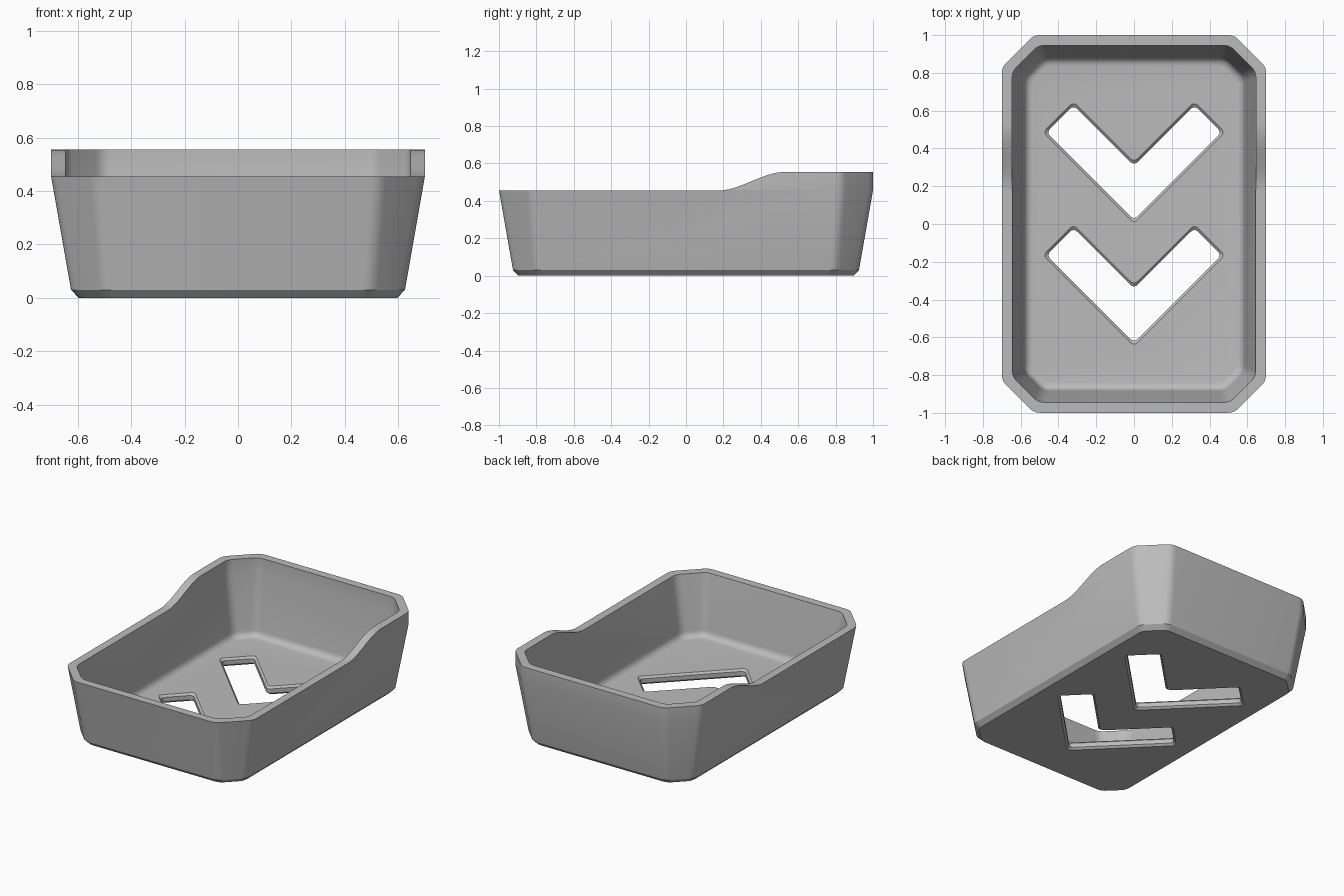
import bpy, bmesh, math
from mathutils import Vector

if "Cube" in bpy.data.objects:
    bpy.data.objects.remove(bpy.data.objects["Cube"])

KINK, TOP_LOW, TOP_HIGH, FLOOR, WALL = 0.458, 0.455, 0.555, 0.055, 0.055


def offset(pts, d):
    """Move every side of a counter-clockwise outline outward by d."""
    out = []
    for i, p in enumerate(pts):
        a = (p - pts[i - 1]).normalized()
        b = (pts[(i + 1) % len(pts)] - p).normalized()
        na, nb = Vector((a.y, -a.x)), Vector((b.y, -b.x))
        out.append(p + (na + nb) * (d / (1 + na.dot(nb))))
    return out


def rounded(pts, r, seg=5):
    """Round every corner of an outline."""
    out = []
    for i, p in enumerate(pts):
        a = (pts[i - 1] - p).normalized()
        b = (pts[(i + 1) % len(pts)] - p).normalized()
        t = r * math.tan((math.pi - a.angle(b)) / 2)
        for k in range(seg + 1):
            u = k / seg
            out.append(p + a * t * (1 - u) ** 2 + b * t * u ** 2)
    return out


def make_object(name, bm):
    bmesh.ops.recalc_face_normals(bm, faces=bm.faces)
    me = bpy.data.meshes.new(name)
    bm.to_mesh(me)
    bm.free()
    ob = bpy.data.objects.new(name, me)
    bpy.context.collection.objects.link(ob)
    return ob


def loft(name, rings):
    """Closed solid through rings of equal point count."""
    bm = bmesh.new()
    vs = [[bm.verts.new(p) for p in ring] for ring in rings]
    n = len(vs[0])
    for lo, hi in zip(vs, vs[1:]):
        for i in range(n):
            j = (i + 1) % n
            bm.faces.new((lo[i], lo[j], hi[j], hi[i]))
    bm.faces.new(vs[0][::-1])
    bm.faces.new(vs[-1])
    return make_object(name, bm)


def outline_loft(name, pts, levels, r):
    """levels: (height, outward offset) pairs."""
    return loft(name, [[(p.x, p.y, z) for p in rounded(offset(pts, d), r)]
                       for z, d in levels])


# Chamfered rectangle of the rim
rim = [Vector(p) for p in ((0.53, -1), (0.7, -0.83), (0.7, 0.83), (0.53, 1),
                           (-0.53, 1), (-0.7, 0.83), (-0.7, -0.83), (-0.53, -1))]


def wall_inset(z):
    return 0.075 * (KINK - z) / (KINK - 0.03)


# Outer body with bevelled foot and flared walls
tray = outline_loft("tray", rim, [(0, -0.104), (0.03, -0.075), (KINK, 0), (0.7, 0)], 0.08)

# Hollow with a filleted floor edge
R = 0.045
levels = []
for k in range(6, -1, -1):
    a = math.radians(15 * k)
    z = FLOOR + R * (1 - math.sin(a))
    levels.append((z, -WALL - wall_inset(FLOOR + R) - R * (1 - math.cos(a))))
levels += [(KINK, -WALL), (0.8, -WALL)]
hollow = outline_loft("hollow_cutter", rim, levels, 0.08)

# Everything above the stepped rim line
line = [(-1.2, TOP_LOW)]
for k in range(17):
    u = k / 16
    line.append((0.17 + 0.36 * u, TOP_LOW + (TOP_HIGH - TOP_LOW) * u * u * (3 - 2 * u)))
line += [(1.2, TOP_HIGH), (1.2, 0.9), (-1.2, 0.9)]
top = loft("rim_cutter", [[(x, y, z) for y, z in line] for x in (-1, 1)])

# Two chevron drain slots with bevelled edges
chevron = [Vector(p) for p in ((0, 0.003), (0.482, 0.485), (0.32, 0.647),
                               (0, 0.327), (-0.32, 0.647), (-0.482, 0.485))]
C = 0.013
slot_levels = [(-0.01, 0.01), (C, -C), (FLOOR - C, -C), (FLOOR + 0.01, 0.01)]
cutters = [hollow, top]
for i in range(2):
    pts = [p - Vector((0, 0.65 * i)) for p in chevron]
    cutters.append(outline_loft("slot_cutter", pts, slot_levels, 0.03))

for c in cutters:
    c.hide_render = True
    m = tray.modifiers.new(c.name, 'BOOLEAN')
    m.operation, m.solver, m.object = 'DIFFERENCE', 'EXACT', c

# Bake the cuts and remove the cutters
dg = bpy.context.evaluated_depsgraph_get()
mesh = bpy.data.meshes.new_from_object(tray.evaluated_get(dg))
tray.modifiers.clear()
tray.data = mesh
for c in cutters:
    bpy.data.objects.remove(c)

mat = bpy.data.materials.new("grey")
mat.diffuse_color = (0.5, 0.5, 0.5, 1)
mat.use_nodes = True
mat.node_tree.nodes["Principled BSDF"].inputs["Base Color"].default_value = mat.diffuse_color
mesh.materials.clear()
mesh.materials.append(mat)
for p in mesh.polygons:
    p.material_index = 0

bpy.ops.object.select_all(action='DESELECT')
tray.select_set(True)
bpy.context.view_layer.objects.active = tray
bpy.ops.object.shade_smooth_by_angle(angle=math.radians(30))
